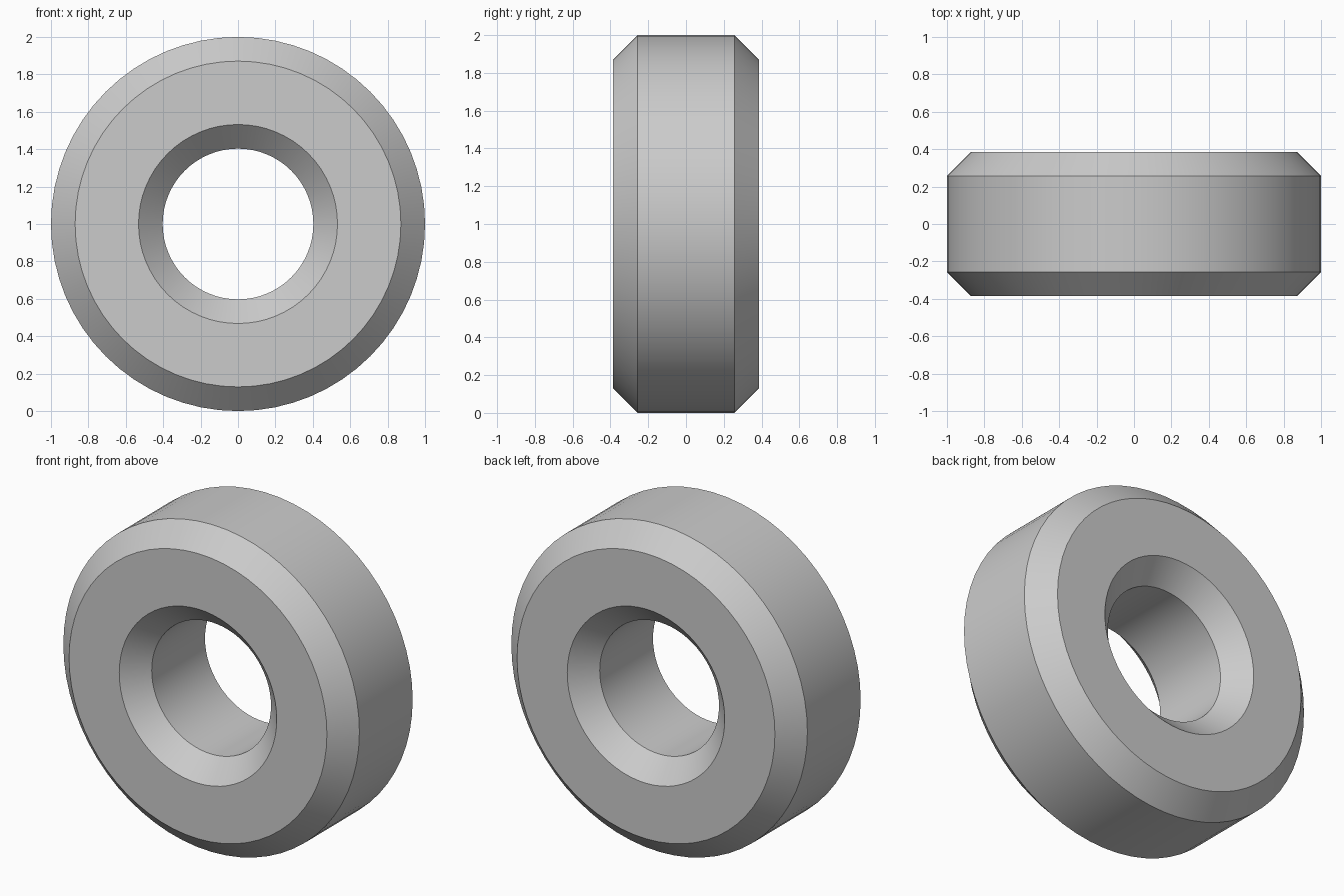
import bpy, bmesh, math
from mathutils import Matrix, Vector

cube = bpy.data.objects.get("Cube")
if cube:
    bpy.data.objects.remove(cube, do_unlink=True)

OUTER, BORE = 1.0, 0.403
HALF_WIDTH, CHAMFER = 0.386, 0.129
SEGMENTS = 64

# Plain grey material
grey = bpy.data.materials.new("light_grey")
grey.use_nodes = True
colour = (0.6, 0.6, 0.6, 1)
grey.diffuse_color = colour
grey.node_tree.nodes["Principled BSDF"].inputs["Base Color"].default_value = colour

# Chamfered cross-section as (radius, y), from the front edge to the back
inner_y = HALF_WIDTH - CHAMFER
half = [(BORE, inner_y), (BORE + CHAMFER, HALF_WIDTH),
        (OUTER - CHAMFER, HALF_WIDTH), (OUTER, inner_y)]
profile = half + [(r, -y) for r, y in reversed(half)]

# Ring: sweep the section around the y axis
bm = bmesh.new()
rings = []
for i in range(SEGMENTS):
    turn = Matrix.Rotation(math.tau * i / SEGMENTS, 3, 'Y')
    rings.append([bm.verts.new(turn @ Vector((r, y, 0)) + Vector((0, 0, OUTER)))
                  for r, y in profile])
for i, ring in enumerate(rings):
    following = rings[(i + 1) % SEGMENTS]
    for j in range(len(profile)):
        k = (j + 1) % len(profile)
        bm.faces.new((ring[j], ring[k], following[k], following[j]))
bmesh.ops.recalc_face_normals(bm, faces=bm.faces)

mesh = bpy.data.meshes.new("chamfered_ring")
bm.to_mesh(mesh)
bm.free()
mesh.materials.append(grey)
ring_object = bpy.data.objects.new("chamfered_ring", mesh)
bpy.context.collection.objects.link(ring_object)

# Smooth round walls, crisp chamfer edges
bpy.ops.object.select_all(action='DESELECT')
ring_object.select_set(True)
bpy.context.view_layer.objects.active = ring_object
bpy.ops.object.shade_smooth_by_angle(angle=math.radians(30))
